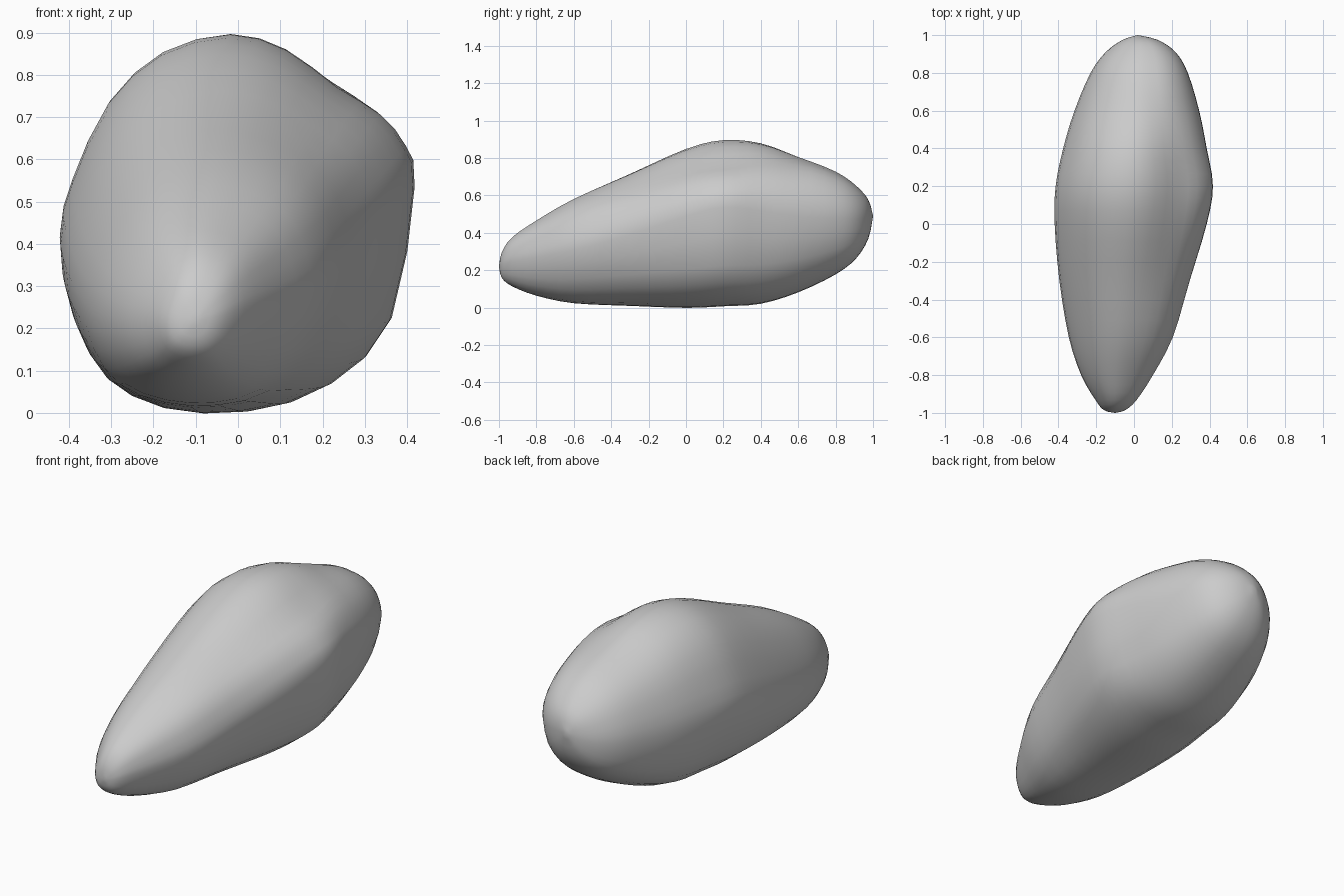
import bpy, bmesh

# Stations along the boulder: y, x min, x max, z min, z max
STATIONS = [
    (-1.00, -0.10, -0.10, 0.22, 0.22),
    (-0.985, -0.16, -0.045, 0.16, 0.295),
    (-0.93, -0.205, 0.015, 0.115, 0.375),
    (-0.80, -0.28, 0.10, 0.065, 0.465),
    (-0.60, -0.345, 0.205, 0.025, 0.58),
    (-0.30, -0.395, 0.295, 0.012, 0.715),
    (0.00, -0.42, 0.385, 0.003, 0.85),
    (0.20, -0.415, 0.418, 0.012, 0.898),
    (0.40, -0.375, 0.385, 0.025, 0.88),
    (0.60, -0.315, 0.345, 0.085, 0.805),
    (0.80, -0.23, 0.285, 0.18, 0.725),
    (0.91, -0.15, 0.22, 0.265, 0.65),
    (0.975, -0.06, 0.125, 0.37, 0.575),
    (1.00, 0.02, 0.02, 0.49, 0.49),
]

# Normalised cross-sections (x -1..1, z 0..1), starting at the right side
FRONT = [(1, .51), (.96, .68), (.84, .82), (.62, .92), (.29, .985), (-.05, 1),
         (-.42, .93), (-.70, .79), (-.92, .59), (-1, .40), (-.93, .22),
         (-.72, .08), (-.36, .01), (.05, 0), (.45, .055), (.80, .23)]
MID = [(1, .59), (.95, .70), (.80, .785), (.56, .855), (.27, .955), (-.05, .997),
       (-.43, .95), (-.73, .82), (-.93, .62), (-1, .48), (-.94, .31),
       (-.74, .11), (-.40, .01), (.10, 0), (.54, .07), (.87, .24)]
BACK = [(1, .55), (.945, .73), (.78, .865), (.52, .96), (.22, .995), (-.05, 1),
        (-.42, .94), (-.72, .82), (-.92, .64), (-1, .47), (-.95, .26),
        (-.77, .10), (-.40, .01), (.05, 0), (.48, .06), (.84, .24)]


def blend(a, b, t):
    return [(p[0] + (q[0] - p[0]) * t, p[1] + (q[1] - p[1]) * t)
            for p, q in zip(a, b)]


def section(y):
    if y < 0.15:
        return blend(FRONT, MID, min(1, max(0, (y + 0.55) / 0.7)))
    return blend(MID, BACK, min(1, max(0, (y - 0.25) / 0.45)))


def spline(points, steps, closed):
    """Catmull-Rom resampling of tuples."""
    n = len(points)
    get = (lambda i: points[i % n]) if closed else (lambda i: points[min(max(i, 0), n - 1)])
    out = []
    for i in range(n if closed else n - 1):
        for s in range(steps):
            t = s / steps
            out.append(tuple(
                0.5 * (2 * b + (c - a) * t + (2 * a - 5 * b + 4 * c - d) * t * t
                       + (3 * b - a - 3 * c + d) * t ** 3)
                for a, b, c, d in zip(get(i - 1), get(i), get(i + 1), get(i + 2))))
    return out if closed else out + [points[-1]]


# Loft the boulder through its cross-sections
bm = bmesh.new()
rings = []
for y, x0, x1, z0, z1 in spline(STATIONS, 3, False):
    cx, hx = (x0 + x1) / 2, (x1 - x0) / 2
    rings.append([bm.verts.new((cx + hx * u, y, z0 + (z1 - z0) * v))
                  for u, v in spline(section(y), 2, True)])
for a, b in zip(rings, rings[1:]):
    for i in range(len(a)):
        j = (i + 1) % len(a)
        bm.faces.new((a[i], a[j], b[j], b[i]))
bmesh.ops.remove_doubles(bm, verts=bm.verts, dist=0.0005)
bmesh.ops.recalc_face_normals(bm, faces=bm.faces)
for f in bm.faces:
    f.smooth = True

mesh = bpy.data.meshes.new("boulder")
bm.to_mesh(mesh)
bm.free()
boulder = bpy.data.objects.new("boulder", mesh)
bpy.context.collection.objects.link(boulder)
